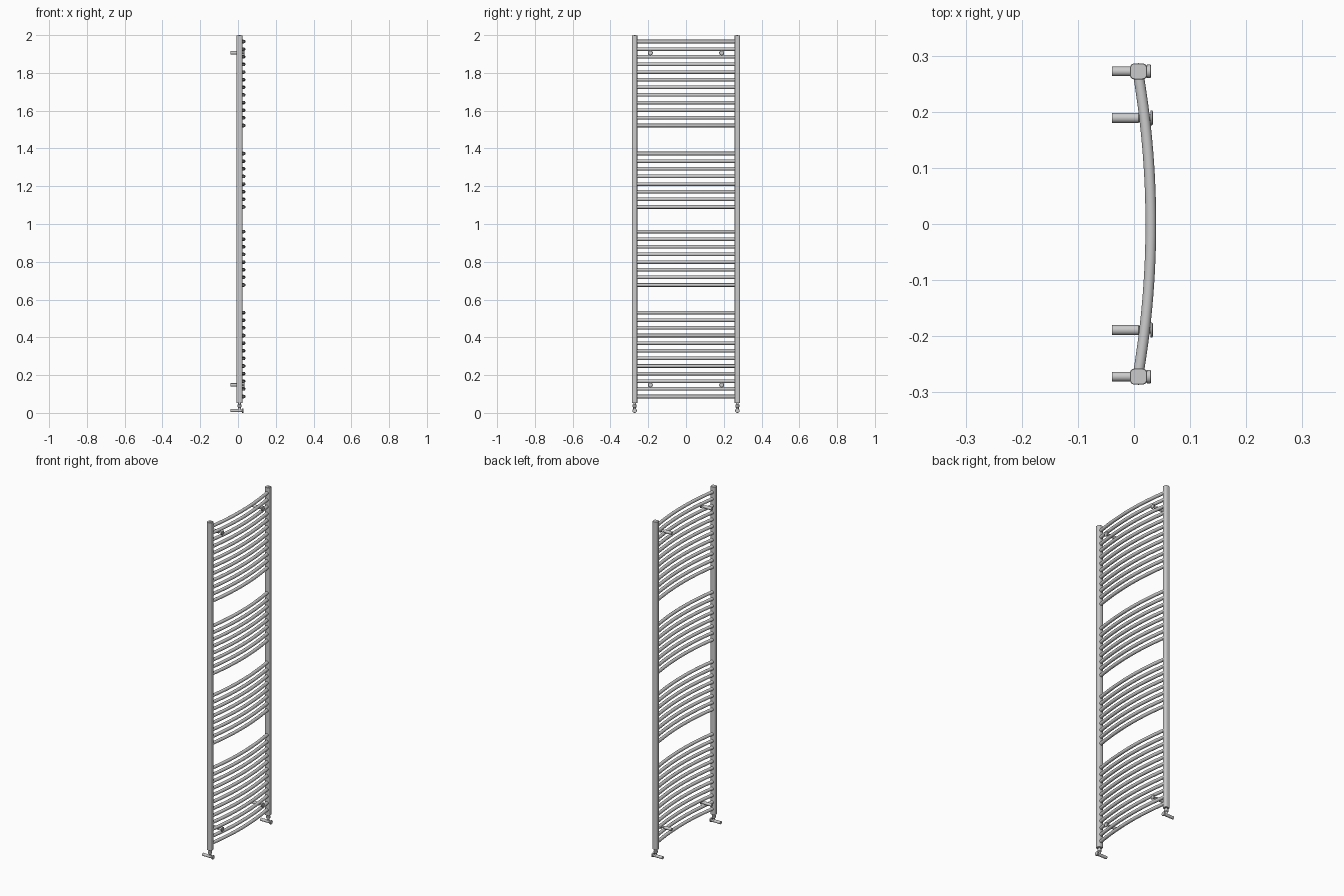
import bpy, bmesh, math
from mathutils import Vector

if "Cube" in bpy.data.objects:
    bpy.data.objects.remove(bpy.data.objects["Cube"])

POST_X, POST_Y = 0.008, 0.272
BAR_R, PITCH = 0.0095, 0.0404


def finish(name, bm):
    bmesh.ops.recalc_face_normals(bm, faces=bm.faces)
    me = bpy.data.meshes.new(name)
    bm.to_mesh(me)
    bm.free()
    ob = bpy.data.objects.new(name, me)
    bpy.context.collection.objects.link(ob)
    bpy.ops.object.select_all(action='DESELECT')
    ob.select_set(True)
    bpy.context.view_layer.objects.active = ob
    bpy.ops.object.shade_smooth_by_angle(angle=math.radians(35))
    return ob


def loft(name, rings):
    """Skin a list of closed rings and cap both ends."""
    bm = bmesh.new()
    vs = [[bm.verts.new(p) for p in r] for r in rings]
    n = len(vs[0])
    for a, b in zip(vs, vs[1:]):
        for i in range(n):
            j = (i + 1) % n
            bm.faces.new((a[i], a[j], b[j], b[i]))
    bm.faces.new(vs[0])
    bm.faces.new(vs[-1])
    return finish(name, bm)


def lathe(name, origin, axis, profile, n=20):
    """Revolve (distance along axis, radius) pairs."""
    rings = []
    for d, r in profile:
        ring = []
        for i in range(n):
            t = math.tau * i / n
            c, s = r * math.cos(t), r * math.sin(t)
            ring.append(Vector(origin) + Vector((d, c, s) if axis == 'X' else (c, s, d)))
        rings.append(ring)
    return loft(name, rings)


def post_ring(y, z, inset=0.0):
    ring = []
    for i in range(32):
        c, s = math.cos(math.tau * i / 32), math.sin(math.tau * i / 32)
        ring.append((POST_X + math.copysign(abs(c) ** 0.5, c) * (0.0155 - inset),
                     y + math.copysign(abs(s) ** 0.6, s) * (0.0145 - inset), z))
    return ring


# bowed rail, one mesh shared by every rung
def rail_ring(y, n=16):
    x = 0.030 - 0.0215 * (y / 0.262) ** 2
    nrm = Vector((1, 2 * 0.0215 * y / 0.262 ** 2, 0)).normalized()
    return [Vector((x, y, 0)) + nrm * BAR_R * math.cos(math.tau * i / n)
            + Vector((0, 0, BAR_R * math.sin(math.tau * i / n))) for i in range(n)]


rail = loft("rail", [rail_ring(-0.262 + 0.524 * k / 24) for k in range(25)])
heights = [top - PITCH * k
           for top, count in ((1.966, 12), (1.373, 8), (0.960, 8), (0.531, 12))
           for k in range(count)]
rail.location.z = heights[0]
for z in heights[1:]:
    copy = rail.copy()
    copy.location.z = z
    bpy.context.collection.objects.link(copy)

for side, label in ((-1, "left"), (1, "right")):
    y = side * POST_Y
    # upright header tube
    loft("post_" + label, [post_ring(y, 0.052, 0.001), post_ring(y, 0.053),
                           post_ring(y, 1.997), post_ring(y, 1.998, 0.001)])
    # top plug with hex recess boss
    lathe("vent_plug_" + label, (POST_X, y, 0), 'Z', [(1.99, 0.009), (1.999, 0.009)])
    lathe("vent_hex_" + label, (POST_X, y, 0), 'Z', [(1.99, 0.005), (2.0, 0.005)], 6)
    # valve: stem with union nut, then horizontal body and knob
    lathe("valve_stem_" + label, (POST_X, y, 0), 'Z',
          [(0.012, 0.0075), (0.028, 0.0075), (0.032, 0.011), (0.043, 0.011),
           (0.045, 0.007), (0.056, 0.007)])
    lathe("valve_body_" + label, (0, y, 0.012), 'X',
          [(-0.0395, 0.0085), (0.018, 0.0085), (0.018, 0.0065), (0.022, 0.0065),
           (0.022, 0.011), (0.023, 0.012), (0.029, 0.012), (0.030, 0.011)])
    # wall brackets clamped between two rails
    for z, level in ((1.906, "upper"), (0.148, "lower")):
        lathe(f"bracket_{level}_{label}", (0, side * 0.189, z), 'X',
              [(-0.0395, 0.009), (0.008, 0.009), (0.010, 0.006), (0.029, 0.006),
               (0.029, 0.0135), (0.032, 0.0135), (0.034, 0.011)])
